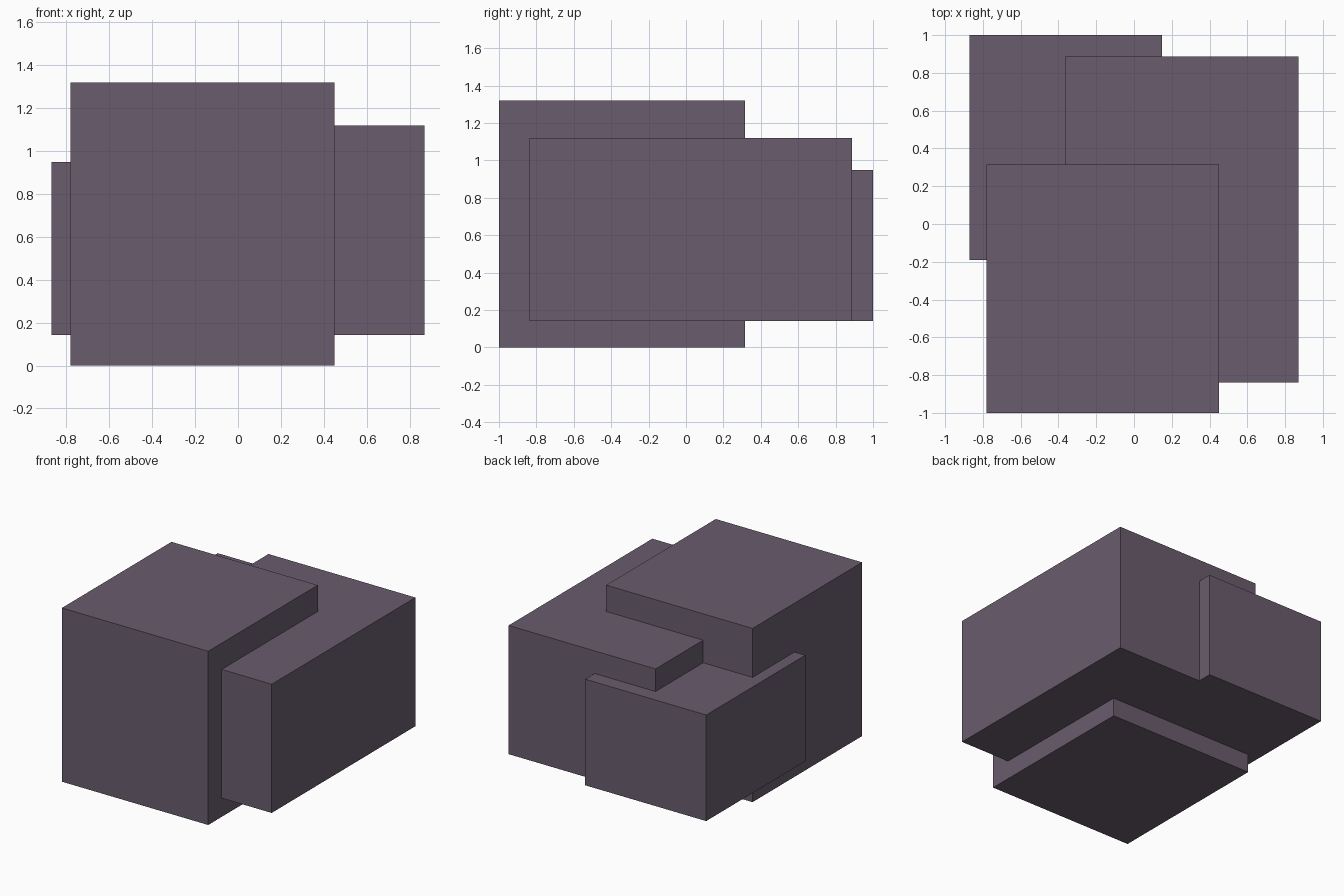
import bpy
import bmesh
from mathutils import Vector

if "Cube" in bpy.data.objects:
    bpy.data.objects.remove(bpy.data.objects["Cube"])

# One flat colour for the whole model
mat = bpy.data.materials.new("dusky_purple")
mat.diffuse_color = (0.144, 0.108, 0.155, 1.0)
mat.use_nodes = True
mat.node_tree.nodes["Principled BSDF"].inputs["Base Color"].default_value = mat.diffuse_color


def box(name, lo, hi):
    """Flat-faced box between two opposite corners."""
    lo, hi = Vector(lo), Vector(hi)
    bm = bmesh.new()
    bmesh.ops.create_cube(bm, size=1.0)
    bmesh.ops.scale(bm, vec=hi - lo, verts=bm.verts)
    mesh = bpy.data.meshes.new(name)
    bm.to_mesh(mesh)
    bm.free()
    mesh.materials.append(mat)
    obj = bpy.data.objects.new(name, mesh)
    obj.location = (lo + hi) / 2
    bpy.context.collection.objects.link(obj)
    return obj


# Tall front block standing on the ground
box("front_block", (-0.78, -1.0, 0.0), (0.45, 0.315, 1.32))
# Long block on the right, raised off the ground
box("right_block", (-0.365, -0.838, 0.142), (0.87, 0.887, 1.12))
# Lowest block at the back left, same underside height
box("back_left_block", (-0.87, -0.19, 0.142), (0.147, 1.0, 0.948))
